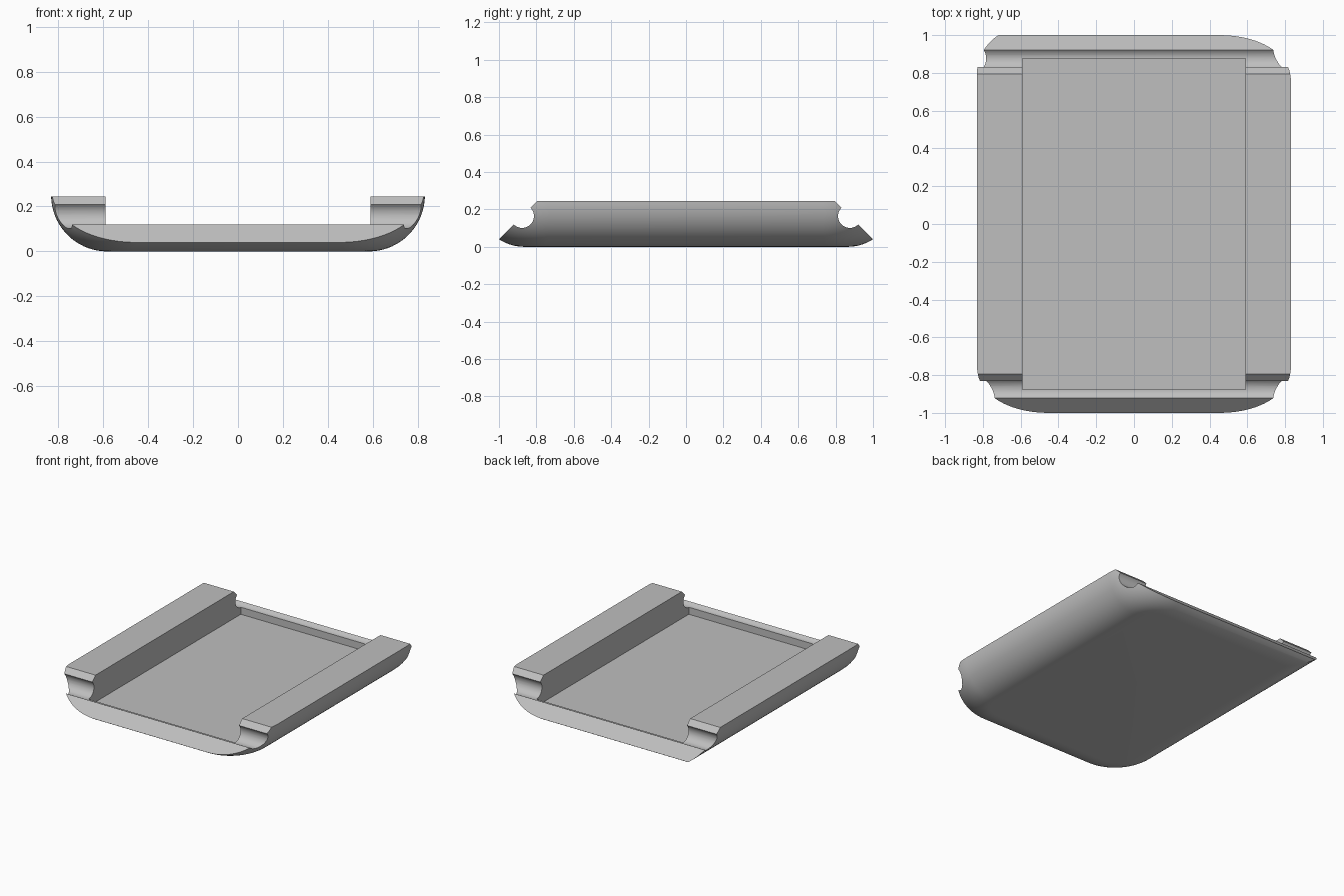
import bpy, bmesh, math
from mathutils import Matrix

if "Cube" in bpy.data.objects:
    bpy.data.objects.remove(bpy.data.objects["Cube"])

HALF_X, HALF_Y, TOP = 0.832, 1.114, 0.245   # untrimmed block
FILLET, CORNER = 0.25, 0.38                 # bottom edge and plan corner radii
SLOPE = 1.04                                # end planes: |y| + z = SLOPE
GROOVE_Y, GROOVE_Z, GROOVE_R = 0.876, 0.164, 0.063
POCKET_X, POCKET_Y, FLOOR = 0.59, 0.875, 0.05

grey = bpy.data.materials.new("light_grey")
grey.use_nodes = True
colour = (0.52, 0.52, 0.52, 1)
grey.diffuse_color = colour
grey.node_tree.nodes["Principled BSDF"].inputs["Base Color"].default_value = colour


def make_object(name, bm):
    bmesh.ops.recalc_face_normals(bm, faces=bm.faces)
    mesh = bpy.data.meshes.new(name)
    bm.to_mesh(mesh)
    bm.free()
    mesh.materials.append(grey)
    obj = bpy.data.objects.new(name, mesh)
    bpy.context.collection.objects.link(obj)
    return obj


def outline(inset, steps=16):
    """Rounded rectangle, with the back corner on the -x side left square."""
    pts = []
    radius = CORNER - inset
    for i, (sx, sy) in enumerate([(1, 1), (-1, 1), (-1, -1), (1, -1)]):
        if (sx, sy) == (-1, 1):
            pts.append((sx * (HALF_X - inset), sy * (HALF_Y - inset)))
            continue
        for k in range(steps + 1):
            a = math.pi / 2 * (i + k / steps)
            pts.append((sx * (HALF_X - CORNER) + radius * math.cos(a),
                        sy * (HALF_Y - CORNER) + radius * math.sin(a)))
    return pts


# Tray body: stacked outlines following the bottom fillet
bm = bmesh.new()
rings = []
sweep = math.acos((FILLET - TOP) / FILLET)
LEVELS = 18
for k in range(LEVELS + 1):
    a = sweep * k / LEVELS
    inset, z = FILLET * (1 - math.sin(a)), FILLET * (1 - math.cos(a))
    rings.append([bm.verts.new((x, y, z)) for x, y in outline(inset)])
for low, high in zip(rings, rings[1:]):
    for i in range(len(low)):
        j = (i + 1) % len(low)
        bm.faces.new((low[i], low[j], high[j], high[i]))
bm.faces.new(rings[0][::-1])
bm.faces.new(rings[-1])
tray = make_object("tray", bm)

cutters = []


def prism_cutter(name, profile, half_width):
    """Extrude a (y, z) profile along x."""
    bm = bmesh.new()
    face = bm.faces.new([bm.verts.new((-half_width, y, z)) for y, z in profile])
    ext = bmesh.ops.extrude_face_region(bm, geom=[face])
    verts = [v for v in ext["geom"] if isinstance(v, bmesh.types.BMVert)]
    bmesh.ops.translate(bm, verts=verts, vec=(2 * half_width, 0, 0))
    cutters.append(make_object(name, bm))


# Sloped ends and round grooves, front and back
for side, s in (("front", -1), ("back", 1)):
    prism_cutter(side + "_slope_cutter",
                 [(s * (SLOPE + 0.3), -0.3), (s * (SLOPE + 0.3), 0.5),
                  (s * (SLOPE - 0.5), 0.5)], 1.2)
    prism_cutter(side + "_groove_cutter",
                 [(s * GROOVE_Y + GROOVE_R * math.cos(math.tau * k / 40),
                   GROOVE_Z + GROOVE_R * math.sin(math.tau * k / 40))
                  for k in range(40)], 1.1)

# Central pocket
prism_cutter("pocket_cutter",
             [(-POCKET_Y, FLOOR), (POCKET_Y, FLOOR),
              (POCKET_Y, 0.6), (-POCKET_Y, 0.6)], POCKET_X)

for cutter in cutters:
    mod = tray.modifiers.new(cutter.name, "BOOLEAN")
    mod.operation = "DIFFERENCE"
    mod.solver = "EXACT"
    mod.object = cutter

# Bake the cuts and drop the cutters
bpy.context.view_layer.update()
baked = bpy.data.meshes.new_from_object(
    tray.evaluated_get(bpy.context.evaluated_depsgraph_get()))
tray.modifiers.clear()
tray.data = baked
for cutter in cutters:
    bpy.data.objects.remove(cutter)

# Smooth curves, sharp creases
bpy.ops.object.select_all(action="DESELECT")
tray.select_set(True)
bpy.context.view_layer.objects.active = tray
bpy.ops.object.shade_smooth_by_angle(angle=math.radians(25))
